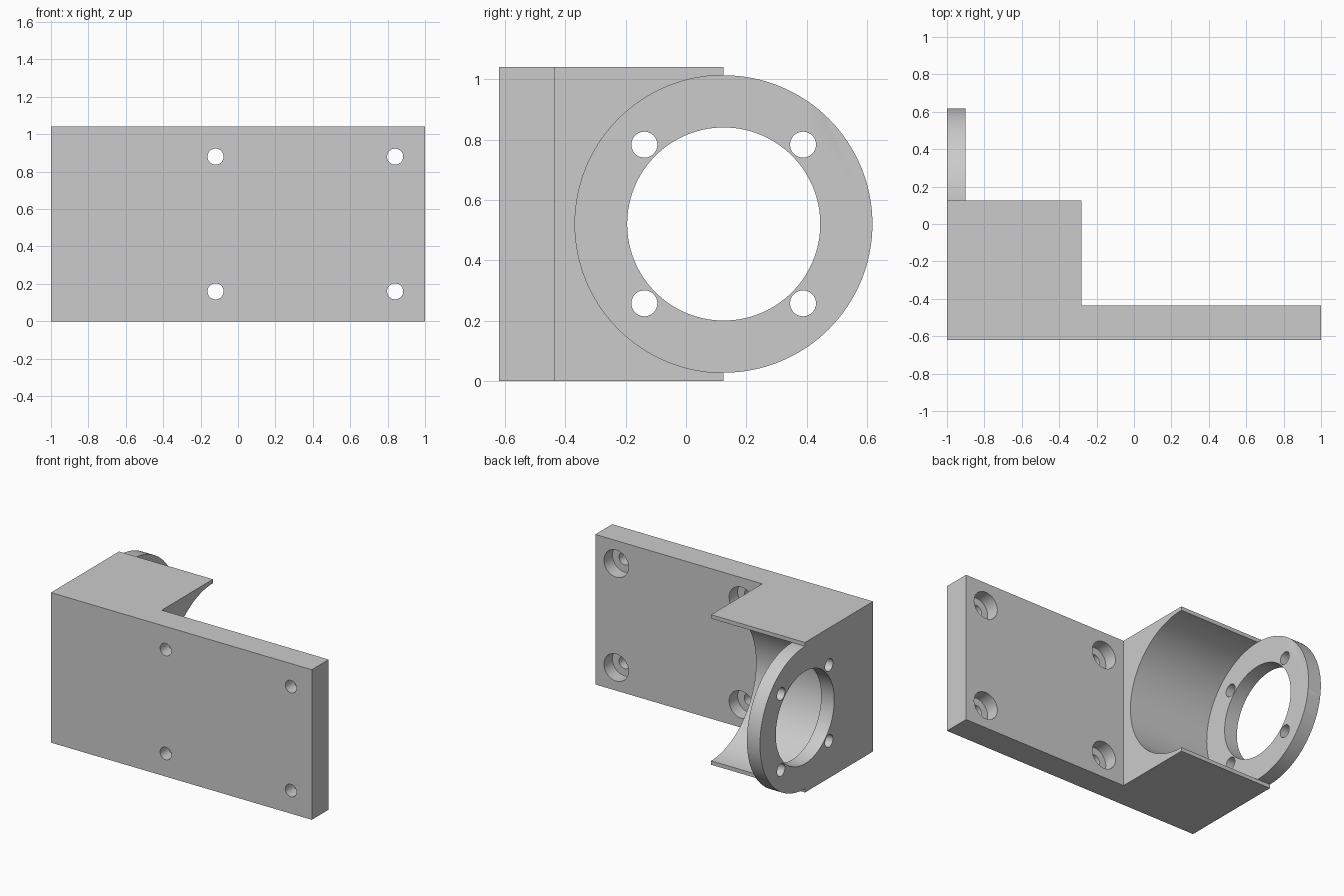
import bpy
import bmesh
from math import pi
from mathutils import Matrix, Vector

if "Cube" in bpy.data.objects:
    bpy.data.objects.remove(bpy.data.objects["Cube"])

HEIGHT = 1.04
AXIS_Y, AXIS_Z = 0.125, HEIGHT / 2
PLATE_FRONT, PLATE_BACK = -0.62, -0.435

grey = bpy.data.materials.new("plain grey")
grey.use_nodes = True
grey.diffuse_color = (0.6, 0.6, 0.6, 1)
grey.node_tree.nodes["Principled BSDF"].inputs["Base Color"].default_value = (0.6, 0.6, 0.6, 1)


def add_object(name, bm):
    bmesh.ops.recalc_face_normals(bm, faces=bm.faces)
    mesh = bpy.data.meshes.new(name)
    bm.to_mesh(mesh)
    bm.free()
    mesh.materials.append(grey)
    obj = bpy.data.objects.new(name, mesh)
    bpy.context.collection.objects.link(obj)
    return obj


def cylinder(name, axis, start, end, radius, segments=48):
    """Cylinder along 'X' or 'Y' between two points."""
    start, end = Vector(start), Vector(end)
    bm = bmesh.new()
    turn = Matrix.Rotation(pi / 2, 4, "Y" if axis == "X" else "X")
    bmesh.ops.create_cone(bm, cap_ends=True, segments=segments, radius1=radius, radius2=radius,
                          depth=(end - start).length,
                          matrix=Matrix.Translation((start + end) / 2) @ turn)
    return add_object(name, bm)


def combine(target, tool, operation):
    mod = target.modifiers.new(operation.lower(), "BOOLEAN")
    mod.operation, mod.solver, mod.object = operation, "EXACT", tool
    bpy.context.view_layer.objects.active = target
    bpy.ops.object.modifier_apply(modifier=mod.name)
    bpy.data.objects.remove(tool)


def along_x(name, x0, x1, y, z, radius, segments=48):
    return cylinder(name, "X", (x0, y, z), (x1, y, z), radius, segments)


# L-shaped body: mounting plate plus end block
bm = bmesh.new()
outline = [(-1, PLATE_FRONT), (1, PLATE_FRONT), (1, PLATE_BACK),
           (-0.28, PLATE_BACK), (-0.28, AXIS_Y), (-1, AXIS_Y)]
face = bm.faces.new([bm.verts.new((x, y, 0)) for x, y in outline])
raised = bmesh.ops.extrude_face_region(bm, geom=[face])["geom"]
bmesh.ops.translate(bm, vec=(0, 0, HEIGHT),
                    verts=[v for v in raised if isinstance(v, bmesh.types.BMVert)])
bracket = add_object("mounting_bracket", bm)

# Round flange, hollow cradle and bore
combine(bracket, along_x("flange", -1, -0.9, AXIS_Y, AXIS_Z, 0.493, 128), "UNION")
combine(bracket, along_x("cradle_cutter", -0.9, 0, AXIS_Y, AXIS_Z, 0.493, 128), "DIFFERENCE")
combine(bracket, along_x("bore_cutter", -1.2, -0.7, AXIS_Y, AXIS_Z, 0.32, 128), "DIFFERENCE")

# Four flange holes
for dy in (-0.263, 0.263):
    for dz in (-0.263, 0.263):
        combine(bracket, along_x("flange_hole_cutter", -1.2, -0.8, AXIS_Y + dy, AXIS_Z + dz, 0.043),
                "DIFFERENCE")

# Four plate holes, counterbored from the back
for x in (-0.12, 0.84):
    for z in (0.16, 0.88):
        for radius, y0 in ((0.043, -0.8), (0.094, -0.528)):
            combine(bracket, cylinder("plate_hole_cutter", "Y", (x, y0, z), (x, -0.3, z), radius),
                    "DIFFERENCE")

# Smooth round walls with crisp edges
bpy.ops.object.select_all(action="DESELECT")
bracket.select_set(True)
bpy.context.view_layer.objects.active = bracket
bpy.ops.object.shade_smooth_by_angle(angle=pi / 6)
